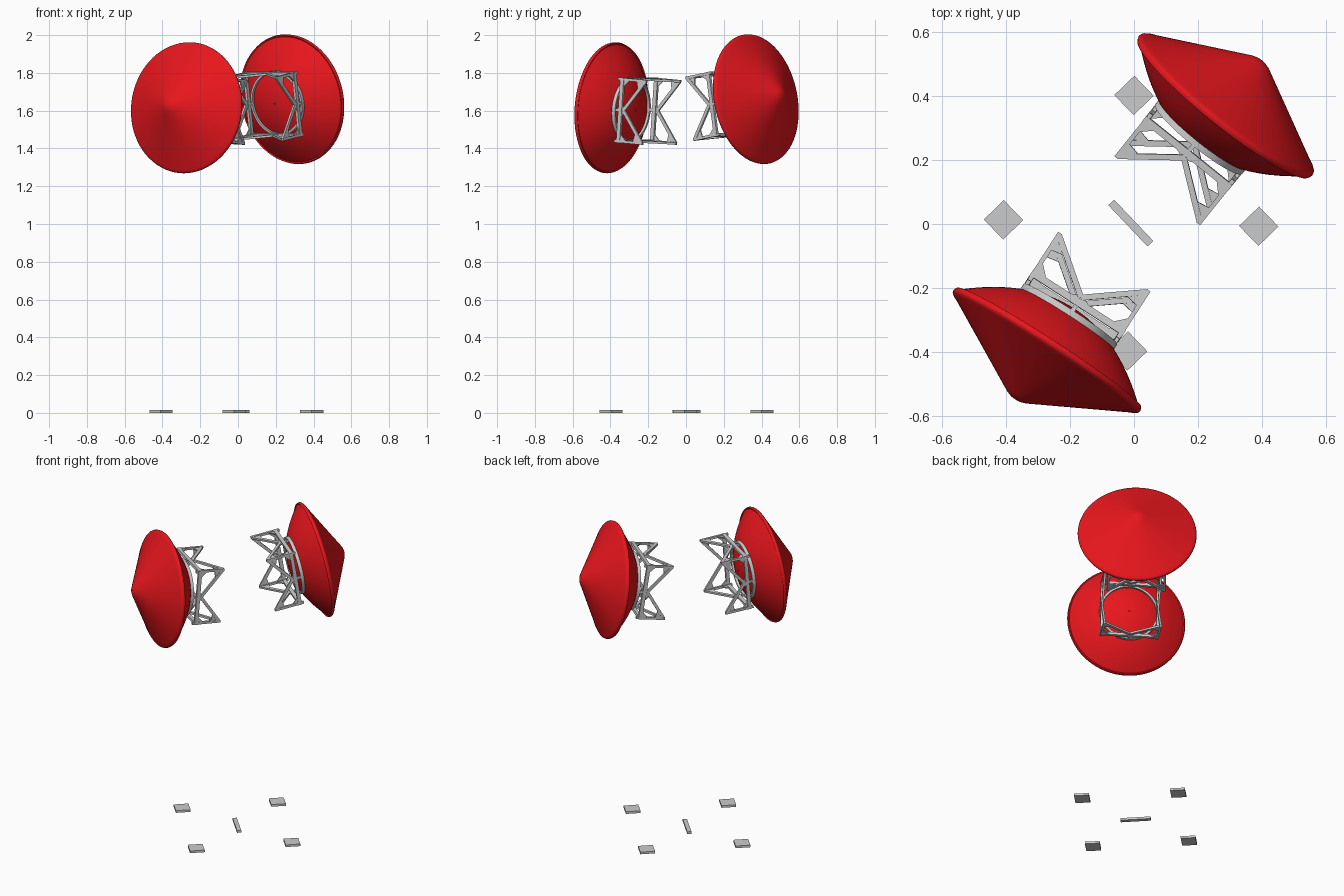
import bpy, bmesh, math
from mathutils import Vector, Matrix

if "Cube" in bpy.data.objects:
    bpy.data.objects.remove(bpy.data.objects["Cube"])

red = bpy.data.materials.new("red_paint")
red.diffuse_color = (0.8, 0.008, 0.012, 1)
red.use_nodes = True
red.node_tree.nodes["Principled BSDF"].inputs["Base Color"].default_value = red.diffuse_color


def finish(bm, name, matrix, mat=None, smooth=None):
    bmesh.ops.recalc_face_normals(bm, faces=bm.faces)
    me = bpy.data.meshes.new(name)
    bm.to_mesh(me)
    bm.free()
    ob = bpy.data.objects.new(name, me)
    bpy.context.collection.objects.link(ob)
    ob.matrix_world = matrix
    if mat:
        me.materials.append(mat)
    if smooth:
        bpy.context.view_layer.objects.active = ob
        ob.select_set(True)
        bpy.ops.object.shade_smooth_by_angle(angle=math.radians(smooth))
        ob.select_set(False)
    return ob


def lathe(profile, steps, closed=False):
    """Spin (radius, height) points around local z."""
    bm = bmesh.new()
    vs = [bm.verts.new((r, 0, z)) for r, z in profile]
    es = [bm.edges.new(p) for p in zip(vs, vs[1:])]
    if closed:
        es.append(bm.edges.new((vs[-1], vs[0])))
    bmesh.ops.spin(bm, geom=vs + es, axis=(0, 0, 1), cent=(0, 0, 0),
                   angle=math.tau, steps=steps, use_merge=True)
    bmesh.ops.remove_doubles(bm, verts=bm.verts, dist=1e-5)
    return bm


def beam(bm, a, b, normal, width, thick):
    """Box bar from a to b; thickness runs along normal."""
    a, b = Vector(a), Vector(b)
    d = b - a
    z = d.normalized()
    y = (Vector(normal) - z * z.dot(Vector(normal))).normalized()
    rot = Matrix((y.cross(z), y, z)).transposed().to_4x4()
    m = Matrix.Translation((a + b) / 2) @ rot @ Matrix.Diagonal((width, thick, d.length, 1))
    bmesh.ops.create_cube(bm, size=1, matrix=m)


def gusset(bm, pts, normal, thick):
    """Thin triangular plate."""
    n = Vector(normal) * thick / 2
    lo = [bm.verts.new(Vector(p) - n) for p in pts]
    hi = [bm.verts.new(Vector(p) + n) for p in pts]
    bm.faces.new(lo)
    bm.faces.new(hi)
    for i in range(3):
        j = (i + 1) % 3
        bm.faces.new((lo[i], lo[j], hi[j], hi[i]))


def mount_frame():
    """Four identical bow-tie sides around the local axis."""
    bm = bmesh.new()
    h, front, back = 0.165, -0.162, -0.308
    for k in range(4):
        rot = Matrix.Rotation(k * math.pi / 2, 3, 'Z')
        n = rot @ Vector((0, 1, 0))

        def p(x, z, y=h):
            return rot @ Vector((x, y, z))
        # front rail and stand-off to the ring
        beam(bm, p(-h - 0.008, front), p(h + 0.008, front), n, 0.022, 0.016)
        beam(bm, p(0, front), p(0, -0.122), n, 0.014, 0.012)
        # corner bar shared between neighbouring sides
        beam(bm, p(h, -0.137), p(h, back - 0.006), n, 0.014, 0.014)
        for s in (-1, 1):
            # diagonals of the bow tie and their corner plates
            beam(bm, p(s * h, back), p(0, front - 0.018), n, 0.018, 0.012)
            gusset(bm, [p(s * h, back), p(s * h, back + 0.055), p(s * (h - 0.05), back + 0.045)], n, 0.007)
            gusset(bm, [p(s * h, front), p(s * h, front - 0.05), p(s * (h - 0.05), front)], n, 0.007)
            gusset(bm, [p(0, front), p(0, front - 0.025), p(s * 0.06, front)], n, 0.007)
    return bm


def antenna(tag, centre, heading, elevation):
    a = Vector((heading[0], heading[1], 0)).normalized()
    a = a * math.cos(elevation) + Vector((0, 0, math.sin(elevation)))
    u = Vector((0, 0, 1)).cross(a).normalized()
    v = a.cross(u)
    m = Matrix.Translation(centre) @ Matrix((u, v, a)).transposed().to_4x4()

    # parabolic reflector
    R, depth = 0.336, 0.148
    dish = [(R * i / 12, -depth * (1 - (i / 12) ** 2) - 0.004) for i in range(13)]
    finish(lathe(dish + [(0.343, -0.007), (0.345, -0.004)], 72), tag + "_reflector", m, red, 40)
    # conical cover with rolled lip and rounded tip
    cover = [(0.345, -0.004), (0.348, 0.004), (0.346, 0.011), (0.338, 0.017), (0.325, 0.023),
             (0.05, 0.171), (0.035, 0.179), (0.018, 0.185), (0, 0.187)]
    finish(lathe(cover, 72), tag + "_cover", m, red, 40)
    # mounting ring and centre boss behind the reflector
    ring = [(0.162, -0.132), (0.174, -0.132), (0.174, -0.112), (0.162, -0.112)]
    finish(lathe(ring, 64, True), tag + "_mount_ring", m, None, 40)
    boss = [(0, -0.155), (0.006, -0.155), (0.006, -0.145), (0, -0.145)]
    finish(lathe(boss, 16), tag + "_boss", m, red, 40)
    finish(mount_frame(), tag + "_mount_frame", m)


antenna("front_dish", (-0.27, -0.392, 1.615), (-0.543, -0.84), math.radians(4.5))
antenna("rear_dish", (0.284, 0.367, 1.66), (0.627, 0.78), math.radians(9.2))


# ground plates
def plate(name, x, y, sx, sy, angle):
    bm = bmesh.new()
    bmesh.ops.create_cube(bm, size=1, matrix=Matrix.Diagonal((sx, sy, 0.014, 1)))
    finish(bm, name, Matrix.Translation((x, y, 0.007)) @ Matrix.Rotation(math.radians(angle), 4, 'Z'))


for i, (x, y) in enumerate([(0.0, 0.402), (-0.408, 0.013), (0.39, -0.007), (-0.02, -0.397)]):
    plate(f"foot_plate_{i + 1}", x, y, 0.087, 0.087, 44)
plate("centre_plate", -0.01, 0.003, 0.178, 0.025, -46.5)
